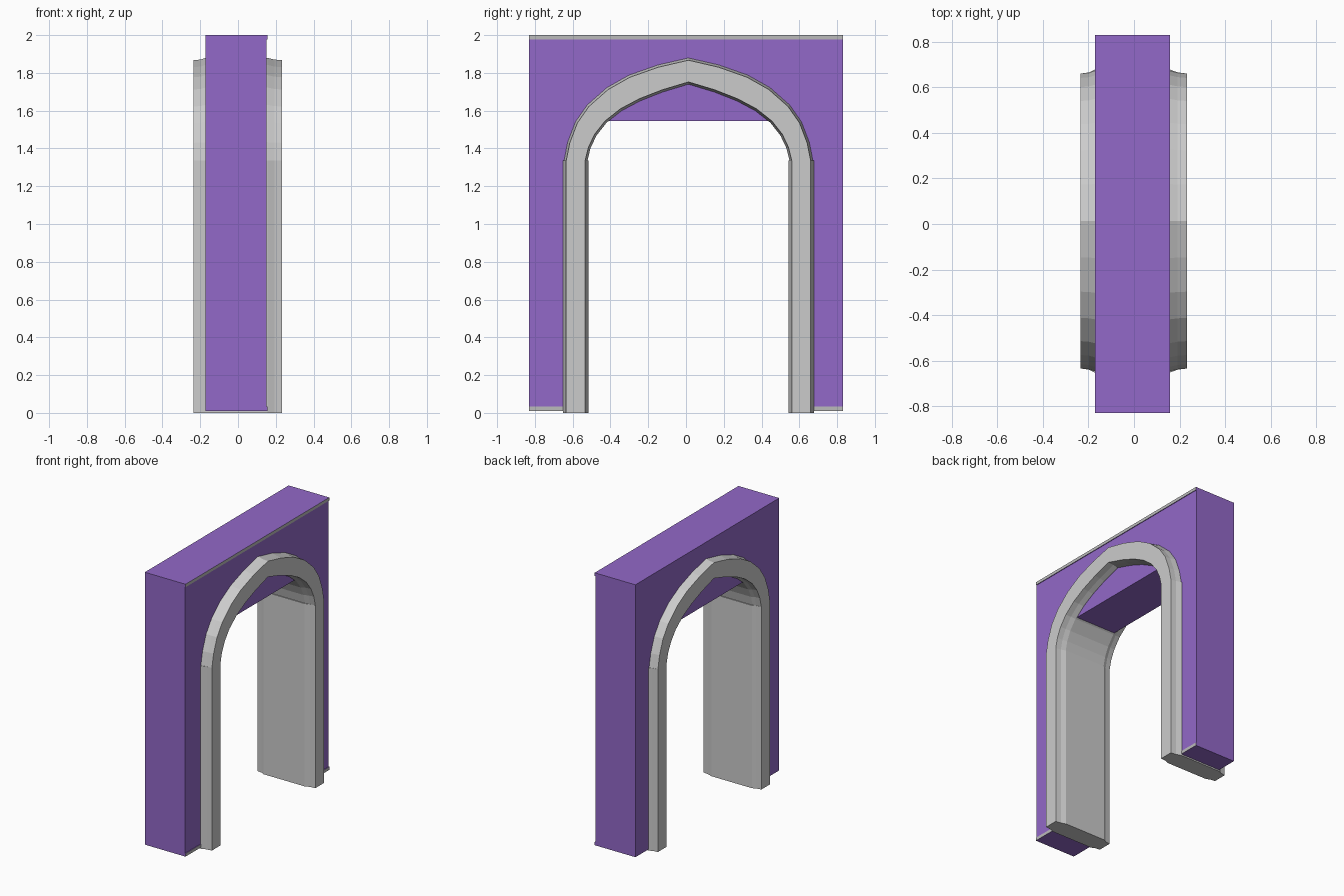
import bpy, bmesh
from mathutils import Vector

if "Cube" in bpy.data.objects:
    bpy.data.objects.remove(bpy.data.objects["Cube"])

CY = 0.013               # centre line of the arch
XB, XF = -0.172, 0.152   # wall back and front faces

purple = bpy.data.materials.new("purple")
purple.diffuse_color = (0.29, 0.14, 0.58, 1)
purple.use_nodes = True
purple.node_tree.nodes["Principled BSDF"].inputs["Base Color"].default_value = purple.diffuse_color
grey = bpy.data.materials.new("grey")
grey.diffuse_color = (0.5, 0.5, 0.5, 1)
grey.use_nodes = True
grey.node_tree.nodes["Principled BSDF"].inputs["Base Color"].default_value = grey.diffuse_color


def finish(name, bm, mats=()):
    bmesh.ops.recalc_face_normals(bm, faces=bm.faces)
    me = bpy.data.meshes.new(name)
    bm.to_mesh(me)
    bm.free()
    for m in mats:
        me.materials.append(m)
    ob = bpy.data.objects.new(name, me)
    bpy.context.collection.objects.link(ob)
    return ob


def box(name, x0, x1, y0, y1, z0, z1, grey_front=False):
    bm = bmesh.new()
    bmesh.ops.create_cube(bm, size=1)
    for v in bm.verts:
        v.co = ((x0 + x1) / 2 + v.co.x * (x1 - x0),
                (y0 + y1) / 2 + v.co.y * (y1 - y0),
                (z0 + z1) / 2 + v.co.z * (z1 - z0))
    bm.normal_update()
    if grey_front:
        for f in bm.faces:
            if f.normal.x > 0.9:
                f.material_index = 1
    return finish(name, bm, (purple, grey))


def sweep(name, stations, d):
    """Loft the moulded section through (outer, inner) points in the yz plane."""
    side = [(0.233, 0), (0.192, 0.3), (0.157, 1), (-0.172, 1), (-0.197, 0.3), (-0.235, 0)]
    bm = bmesh.new()
    rings = []
    for o, i in stations:
        o, i = Vector(o), Vector(i)
        n = (o - i).normalized() * d
        pts = [(x, o + n * k) for x, k in side]
        pts += [(x, i - n * k) for x, k in reversed(side)]
        rings.append([bm.verts.new((x, p.x, p.y)) for x, p in pts])
    for a, b in zip(rings, rings[1:]):
        for j in range(len(a)):
            k = (j + 1) % len(a)
            bm.faces.new((a[j], a[k], b[k], b[j]))
    bm.faces.new(rings[0])
    bm.faces.new(rings[-1])
    return finish(name, bm)


# wall profile with a rectangular doorway, extruded through its thickness
bm = bmesh.new()
outline = [(-0.83, 0.01), (-0.58, 0.01), (-0.58, 1.545), (0.605, 1.545),
           (0.605, 0.01), (0.83, 0.01), (0.83, 2), (-0.83, 2)]
face = bm.faces.new([bm.verts.new((XB, y, z)) for y, z in outline])
ext = bmesh.ops.extrude_face_region(bm, geom=[face])
for v in ext["geom"]:
    if isinstance(v, bmesh.types.BMVert):
        v.co.x = XF
finish("wall", bm, (purple,))

# thin lips along the top and bottom of one wall face
box("top_lip", XF, 0.157, -0.83, 0.83, 1.978, 2.0, True)
box("left_bottom_lip", XF, 0.157, -0.83, -0.6, 0.01, 0.033, True)
box("right_bottom_lip", XF, 0.157, 0.625, 0.83, 0.01, 0.033, True)

# pointed arch moulding: half widths and heights, mirrored about the centre
outer = [(0.647, 1.335), (0.628, 1.43), (0.588, 1.535), (0.527, 1.622),
         (0.425, 1.712), (0.31, 1.777), (0.16, 1.83), (0, 1.867)]
inner = [(0.547, 1.335), (0.53, 1.405), (0.497, 1.475), (0.442, 1.545),
         (0.36, 1.61), (0.26, 1.663), (0.14, 1.71), (0, 1.752)]
left = [((CY - o[0], o[1]), (CY - i[0], i[1])) for o, i in zip(outer, inner)]
right = [((CY + o[0], o[1]), (CY + i[0], i[1])) for o, i in zip(outer, inner)]
sweep("arch_moulding", left + right[-2::-1], 0.012)

# straight jambs below the arch
for name, s in (("left_jamb", -1), ("right_jamb", 1)):
    sweep(name, [((CY + s * 0.647, z), (CY + s * 0.547, z)) for z in (0, 1.335)], 0.018)
